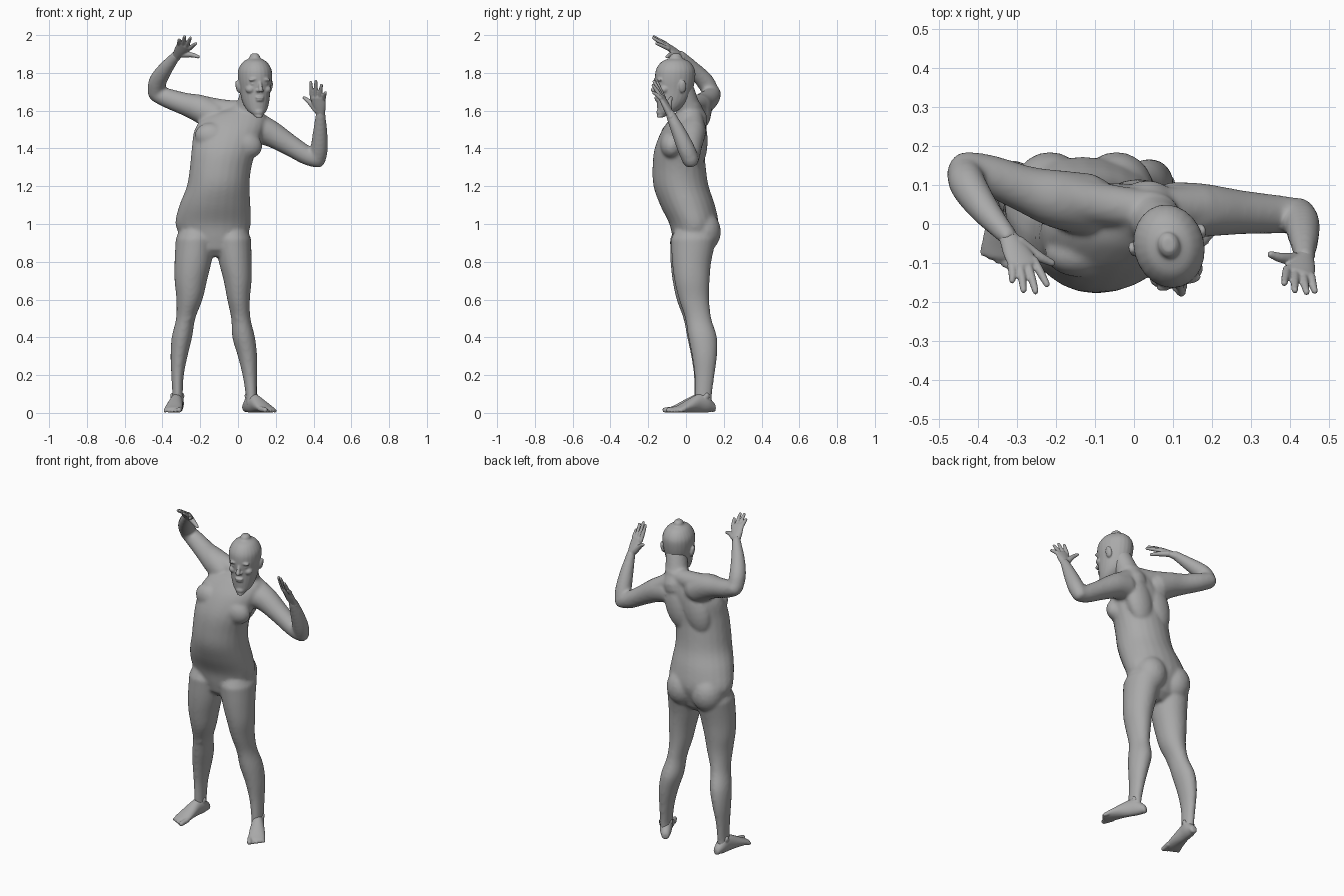
import bpy
import bmesh
import math
from mathutils import Vector, Matrix

cube = bpy.data.objects.get("Cube")
if cube:
    bpy.data.objects.remove(cube, do_unlink=True)

# One plain grey for the whole figure
grey = bpy.data.materials.new("plain grey")
grey.use_nodes = True
GREY = (0.40, 0.40, 0.40, 1)
grey.diffuse_color = GREY
grey.node_tree.nodes["Principled BSDF"].inputs["Base Color"].default_value = GREY

SIDES = 24
STEPS = 4
X, Y, Z = Vector((1, 0, 0)), Vector((0, 1, 0)), Vector((0, 0, 1))


def spline(points):
    """Catmull-Rom samples through rows of numbers."""
    rows = [Vector(p) for p in points]
    rows = [rows[0] * 2 - rows[1]] + rows + [rows[-1] * 2 - rows[-2]]
    out = []
    for a, b, c, d in zip(rows, rows[1:], rows[2:], rows[3:]):
        for i in range(STEPS):
            t = i / STEPS
            out.append(b + (c - a) * (t / 2) + (a * 2 - b * 5 + c * 4 - d) * (t * t / 2)
                       + (b * 3 - a - c * 3 + d) * (t ** 3 / 2))
    return out + [rows[-2]]


def loft(bm, points, hint=X, normal=None):
    """Skin ellipses (x, y, z, half width, half depth) with rounded ends."""
    rows = spline(points)
    for end, near in ((0, 1), (-1, -2)):
        tip = rows[end].copy()
        out = (Vector(tip[:3]) - Vector(rows[near][:3])).normalized()
        for reach, scale in ((0.5, 0.85), (0.85, 0.5)):
            pos = Vector(tip[:3]) + out * reach * min(tip[3], tip[4])
            cap = Vector((*pos, tip[3] * scale, tip[4] * scale))
            rows.insert(0 if end == 0 else len(rows), cap)
    rings = []
    for i, row in enumerate(rows):
        before, after = rows[max(i - 1, 0)], rows[min(i + 1, len(rows) - 1)]
        axis = normal or (Vector(after[:3]) - Vector(before[:3])).normalized()
        u = (hint - axis * hint.dot(axis)).normalized()
        v = axis.cross(u)
        ring = []
        for k in range(SIDES):
            ang = math.tau * k / SIDES
            ring.append(bm.verts.new(Vector(row[:3]) + u * row[3] * math.cos(ang)
                                     + v * row[4] * math.sin(ang)))
        rings.append(ring)
    faces = [bm.faces.new(rings[0][::-1]), bm.faces.new(rings[-1])]
    for lo, hi in zip(rings, rings[1:]):
        for k in range(SIDES):
            n = (k + 1) % SIDES
            faces.append(bm.faces.new((lo[k], lo[n], hi[n], hi[k])))
    bmesh.ops.recalc_face_normals(bm, faces=faces)


def tube(bm, points, hint=Z):
    """Round limb from (x, y, z, radius) rows."""
    loft(bm, [(*p, p[-1]) for p in points], hint)


def ball(bm, centre, radii, tilt=0):
    mat = (Matrix.Translation(centre) @ Matrix.Rotation(math.radians(tilt), 4, 'Y')
           @ Matrix.Diagonal((*radii, 1)))
    bmesh.ops.create_uvsphere(bm, u_segments=20, v_segments=12, radius=1, matrix=mat)


def finish(name, bm, voxel, smoothing, matrix=None):
    """Fuse the overlapping forms into one skin."""
    if matrix:
        bm.transform(matrix)
    mesh = bpy.data.meshes.new(name)
    bm.to_mesh(mesh)
    bm.free()
    mesh.materials.append(grey)
    obj = bpy.data.objects.new(name, mesh)
    bpy.context.collection.objects.link(obj)
    fuse = obj.modifiers.new("fuse", 'REMESH')
    fuse.mode = 'VOXEL'
    fuse.voxel_size = voxel
    fuse.use_smooth_shade = True
    relax = obj.modifiers.new("relax", 'SMOOTH')
    relax.factor = 0.5
    relax.iterations = smoothing


# Torso
body = bmesh.new()
loft(body, [(-.125, .04, .92, .17, .11), (-.132, .042, 1, .2, .13), (-.122, .008, 1.1, .188, .145),
            (-.105, -.026, 1.2, .166, .146), (-.092, -.036, 1.3, .163, .141),
            (-.072, -.034, 1.4, .173, .132), (-.045, -.01, 1.5, .185, .115),
            (-.015, .012, 1.57, .16, .085), (.02, .025, 1.61, .09, .06)], X, Z)
# Buttocks, chest and back muscles
for x in (-.215, -.045):
    ball(body, (x, .09, .96), (.095, .095, .11))
for x, z in ((-.135, 1.46), (.035, 1.42)):
    ball(body, (x, -.075, z), (.095, .062, .075), 15)
for x in (-.115, .01):
    ball(body, (x, .055, 1.44), (.085, .06, .15), 15)
# Neck and shoulder slopes
tube(body, [(.035, .035, 1.55, .08), (.055, .01, 1.62, .066), (.08, -.02, 1.72, .06)], X)
tube(body, [(.04, .035, 1.6, .05), (-.08, .05, 1.605, .055), (-.2, .07, 1.62, .062)])
tube(body, [(.04, .035, 1.59, .05), (.11, .04, 1.535, .055), (.17, .04, 1.49, .062)])

# Right arm, then left arm
tube(body, [(-.12, .05, 1.57, .08), (-.2, .065, 1.61, .074), (-.28, .09, 1.635, .06),
            (-.37, .125, 1.665, .052), (-.43, .14, 1.69, .046)])
tube(body, [(-.435, .135, 1.695, .044), (-.425, .1, 1.755, .047), (-.385, .04, 1.82, .039),
            (-.325, -.03, 1.895, .025)], X)
tube(body, [(.1, .03, 1.5, .078), (.17, .035, 1.48, .07), (.27, .03, 1.42, .057),
            (.36, .025, 1.365, .05), (.41, .022, 1.345, .046)])
tube(body, [(.42, .025, 1.34, .044), (.43, 0, 1.4, .046), (.435, -.04, 1.49, .038),
            (.437, -.085, 1.585, .025)], X)

# Right leg, then left leg
loft(body, [(-.225, .035, .92, .105, .12), (-.238, .024, .8, .098, .106), (-.25, .024, .7, .086, .095),
            (-.257, .032, .6, .069, .082), (-.277, .055, .5, .051, .069), (-.297, .082, .4, .054, .076),
            (-.312, .094, .3, .045, .067), (-.32, .094, .2, .033, .053), (-.32, .09, .1, .028, .046),
            (-.32, .09, .05, .03, .046)], X, Z)
loft(body, [(-.028, .04, .92, .098, .12), (-.015, .03, .8, .087, .104), (-.002, .032, .7, .074, .093),
            (.003, .043, .6, .06, .08), (.015, .065, .5, .051, .069), (.03, .088, .4, .06, .076),
            (.05, .098, .3, .051, .066), (.062, .098, .2, .038, .053), (.07, .092, .1, .03, .046),
            (.07, .09, .05, .03, .046)], X, Z)
# Kneecaps
ball(body, (-.272, .005, .52), (.034, .022, .045))
ball(body, (.012, .015, .52), (.034, .022, .045))
finish("body", body, .009, 7)

# Head, shaped facing forward and then turned
head = bmesh.new()
loft(head, [(0, -.068, -.18, .026, .026), (0, -.04, -.155, .052, .055), (0, -.016, -.11, .07, .083),
            (0, -.004, -.05, .08, .098), (0, 0, .01, .089, .107), (0, .002, .06, .087, .104),
            (0, .003, .1, .063, .077), (0, .004, .12, .03, .036)], X, Z)
# Nose, lips and chin
tube(head, [(0, -.1, -.005, .009), (0, -.112, -.03, .01), (0, -.12, -.048, .013)], X)
ball(head, (0, -.102, -.088), (.024, .011, .007))
ball(head, (0, -.099, -.101), (.021, .011, .007))
ball(head, (0, -.085, -.165), (.024, .016, .018))
for s in (-1, 1):
    # Brows, eyes, cheeks, nostrils and ears
    ball(head, (s * .034, -.094, .008), (.026, .013, .009), s * 8)
    ball(head, (s * .033, -.087, -.015), (.014, .011, .009))
    ball(head, (s * .044, -.07, -.045), (.026, .026, .022))
    ball(head, (s * .012, -.106, -.051), (.009, .011, .008))
    ball(head, (s * .09, .018, -.03), (.01, .02, .034), s * 12)
finish("head", head, .005, 3,
       Matrix.Translation((.09, -.058, 1.757)) @ Matrix.Rotation(math.radians(15), 4, 'Z'))


def hand(name, wrist, knuckle, across, thumb, tips):
    """Flat palm, a two-part thumb and four gently bent fingers."""
    bm = bmesh.new()
    wrist, knuckle, across = Vector(wrist), Vector(knuckle), Vector(across)
    along = (knuckle - wrist).normalized()
    across = (across - along * across.dot(along)).normalized()
    middle = wrist.lerp(knuckle, .5)
    loft(bm, [(*(wrist - along * .02), .025, .022), (*wrist, .025, .02), (*middle, .036, .018),
              (*knuckle, .041, .014)], across)
    base = wrist.lerp(knuckle, .25) + across * .02
    tip = Vector(thumb)
    joint = base.lerp(tip, .55) + along * .008
    tube(bm, [(*base, .017), (*joint, .013), (*tip, .009)], along)
    for i, point in enumerate(tips):
        root = knuckle + across * (.032 - .0213 * i) - along * .006
        end = Vector(point)
        bend = root.lerp(end, .5) + along * .004
        tube(bm, [(*root, .0115), (*bend, .0105), (*end, .008)], across)
    finish(name, bm, .004, 2)


# Tips run from the index finger to the little finger
hand("right_hand", (-.322, -.034, 1.893), (-.282, -.105, 1.945), (.9, .15, -.35), (-.21, -.1, 1.885),
     [(-.223, -.155, 1.955), (-.252, -.173, 1.985), (-.283, -.17, 1.992), (-.312, -.145, 1.975)])
hand("left_hand", (.437, -.085, 1.583), (.422, -.128, 1.67), (-.9, .1, .3), (.35, -.078, 1.668),
     [(.385, -.152, 1.75), (.412, -.17, 1.755), (.442, -.175, 1.735), (.463, -.172, 1.695)])


def foot(name, side, heel, turn):
    """Foot pointing forward from the heel, big toe on the inner side."""
    bm = bmesh.new()
    loft(bm, [(0, -.015, .035, .026, .029), (0, -.05, .05, .034, .049), (0, -.1, .05, .036, .049),
              (0, -.16, .036, .044, .034), (0, -.21, .022, .048, .021), (0, -.235, .016, .044, .015)],
         X, Y)
    for i in range(5):
        x = -side * (.036 - .0185 * i)
        size = .015 if i == 0 else .0105
        end = -.262 + .007 * i
        tube(bm, [(x, -.21, size + .006, size), (x * 1.06, end, size, size * .9)], X)
    # Ankle bones
    for s in (-1, 1):
        ball(bm, (s * .026, -.06, .09), (.012, .016, .018))
    finish(name, bm, .005, 3,
           Matrix.Translation(heel) @ Matrix.Rotation(math.radians(turn), 4, 'Z'))


foot("right_foot", -1, (-.313, .152, 0), -8)
foot("left_foot", 1, (.038, .148, 0), 32)
